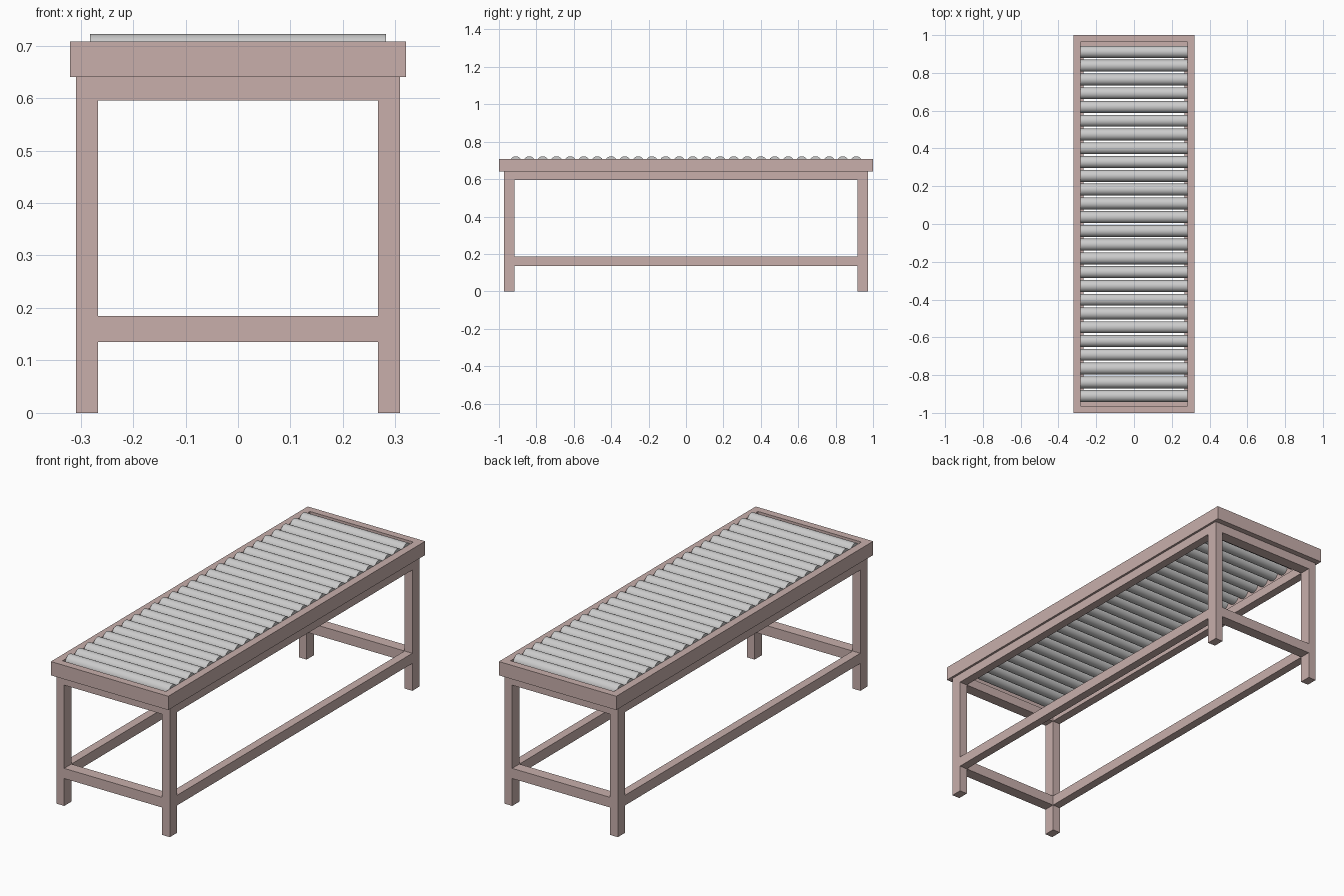
import bpy, bmesh, math
from mathutils import Matrix, Vector

if "Cube" in bpy.data.objects:
    bpy.data.objects.remove(bpy.data.objects["Cube"])

paint = bpy.data.materials.new("painted_steel")
paint.diffuse_color = (0.58, 0.43, 0.41, 1)
paint.use_nodes = True
paint.node_tree.nodes["Principled BSDF"].inputs["Base Color"].default_value = paint.diffuse_color


def finish(name, bm, mat=None):
    mesh = bpy.data.meshes.new(name)
    bm.to_mesh(mesh)
    bm.free()
    obj = bpy.data.objects.new(name, mesh)
    bpy.context.collection.objects.link(obj)
    if mat:
        mesh.materials.append(mat)
    return obj


def tube_frame(name, outer, inner, zs, rail_levels):
    """Welded frame: corner posts at every level, rails only at rail_levels."""
    xs = (-outer[0], -inner[0], inner[0], outer[0])
    ys = (-outer[1], -inner[1], inner[1], outer[1])
    axes = (xs, ys, zs)
    cells = {(i, j, k) for i in range(3) for j in range(3)
             for k in range(len(zs) - 1)
             if (i != 1 and j != 1) or (k in rail_levels and (i, j) != (1, 1))}
    bm = bmesh.new()
    for cell in cells:
        for a in range(3):
            for side in (0, 1):
                near = list(cell)
                near[a] += 2 * side - 1
                if tuple(near) in cells:
                    continue
                # outer face of this cell
                b, c = (a + 1) % 3, (a + 2) % 3
                verts = []
                for db, dc in ((0, 0), (1, 0), (1, 1), (0, 1)):
                    p = [0, 0, 0]
                    p[a] = axes[a][cell[a] + side]
                    p[b] = axes[b][cell[b] + db]
                    p[c] = axes[c][cell[c] + dc]
                    verts.append(bm.verts.new(p))
                bm.faces.new(verts if side else verts[::-1])
    bmesh.ops.remove_doubles(bm, verts=bm.verts, dist=1e-5)
    return finish(name, bm, paint)


# Legs with the upper apron and lower stretchers
tube_frame("leg_frame", (0.309, 0.972), (0.267, 0.916),
           (0, 0.135, 0.185, 0.595, 0.64), (1, 3))

# Rim around the roller bed
tube_frame("top_rim", (0.32, 1.0), (0.282, 0.963), (0.64, 0.708), (0,))

# Rollers
COUNT, FIRST, RADIUS, HALF = 26, -0.911, 0.0315, 0.282
bm = bmesh.new()
for i in range(COUNT):
    y = FIRST - 2 * FIRST * i / (COUNT - 1)
    bmesh.ops.create_cone(
        bm, cap_ends=True, segments=32, radius1=RADIUS, radius2=RADIUS,
        depth=2 * HALF,
        matrix=Matrix.Translation(Vector((0, y, 0.722 - RADIUS)))
        @ Matrix.Rotation(math.pi / 2, 4, 'Y'))
rollers = finish("rollers", bm)
bpy.context.view_layer.objects.active = rollers
rollers.select_set(True)
bpy.ops.object.shade_smooth_by_angle(angle=math.radians(40))
